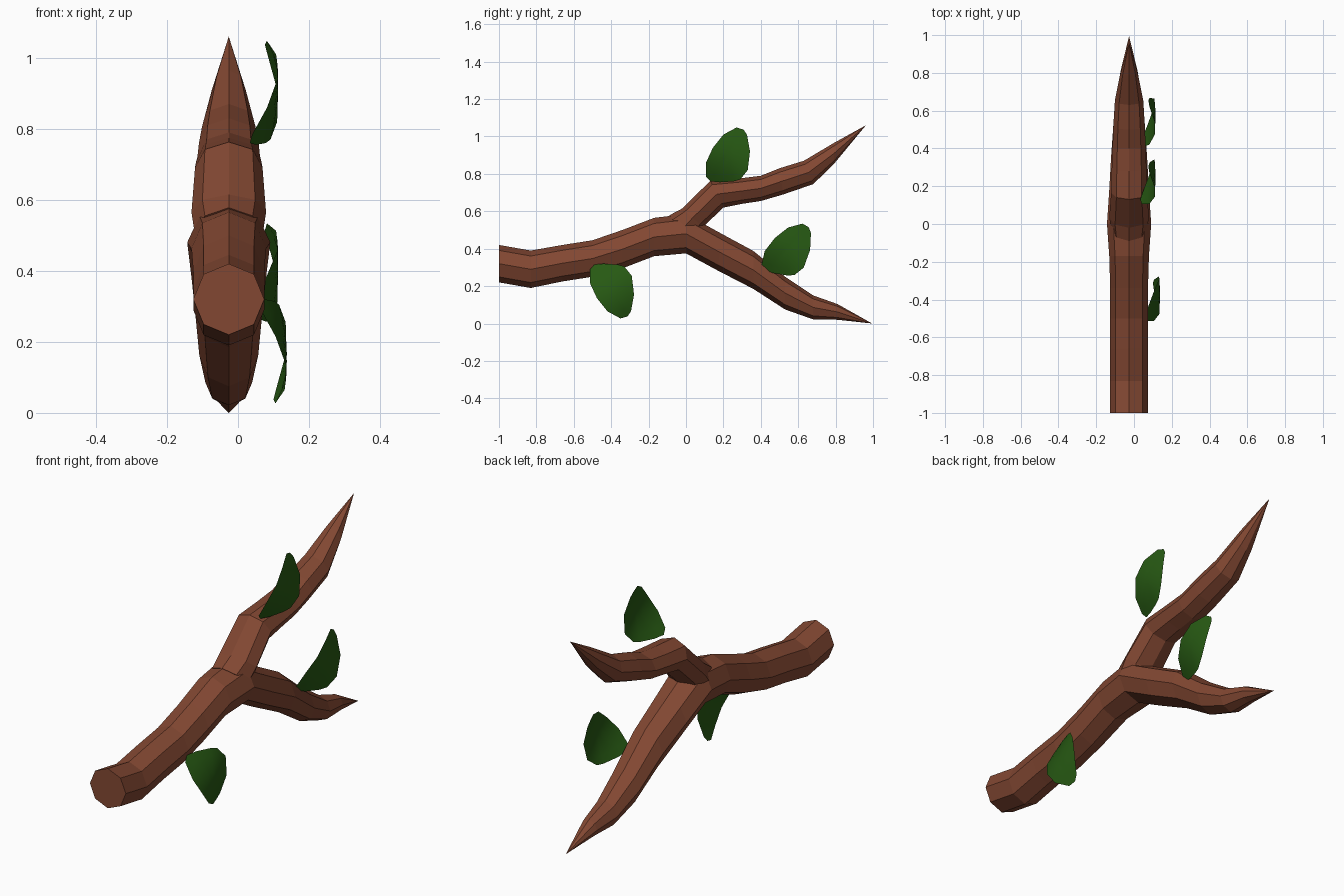
import bpy, bmesh, math
from mathutils import Vector, Matrix

if "Cube" in bpy.data.objects:
    bpy.data.objects.remove(bpy.data.objects["Cube"])


def material(name, rgb):
    m = bpy.data.materials.new(name)
    m.diffuse_color = (*rgb, 1)
    m.use_nodes = True
    m.node_tree.nodes["Principled BSDF"].inputs["Base Color"].default_value = m.diffuse_color
    return m


BARK = material("brown bark", (0.225, 0.064, 0.032))
LEAF = material("dark green leaf", (0.02, 0.1, 0.0065))
CX = -0.026  # centre plane of the wood


def finish(bm, name, mat, smooth=False):
    me = bpy.data.meshes.new(name)
    bm.to_mesh(me)
    bm.free()
    me.materials.append(mat)
    for p in me.polygons:
        p.use_smooth = smooth
    ob = bpy.data.objects.new(name, me)
    bpy.context.collection.objects.link(ob)
    return ob


def branch(name, rings, tip):
    """Eight-sided limb; each ring is (top y, top z, bottom y, bottom z, half width)."""
    bm = bmesh.new()
    loops = []
    for ty, tz, by, bz, hw in rings:
        top, bot = Vector((CX, ty, tz)), Vector((CX, by, bz))
        mid, up = (top + bot) / 2, (top - bot) / 2
        loops.append([bm.verts.new(mid + up * math.cos(a) + Vector((hw * math.sin(a), 0, 0)))
                      for a in (math.tau * i / 8 for i in range(8))])
    bm.faces.new(loops[0])
    for a, b in zip(loops, loops[1:]):
        for i in range(8):
            j = (i + 1) % 8
            bm.faces.new((a[i], a[j], b[j], b[i]))
    end = bm.verts.new((CX, *tip))
    for i in range(8):
        bm.faces.new((loops[-1][i], loops[-1][(i + 1) % 8], end))
    bmesh.ops.recalc_face_normals(bm, faces=bm.faces)
    return finish(bm, name, BARK)


# Main stem running on into the lower fork
branch("main_branch", [
    (-1.0, .42, -1.0, .22, .10), (-.83, .39, -.83, .19, .10),
    (-.66, .42, -.66, .225, .10), (-.5, .445, -.5, .25, .10),
    (-.34, .50, -.34, .295, .10), (-.17, .565, -.17, .36, .105),
    (.0, .585, .0, .375, .117), (.19, .48, .17, .283, .105),
    (.36, .388, .36, .185, .095), (.53, .25, .53, .075, .083),
    (.68, .15, .68, .022, .066), (.81, .104, .81, .02, .045)], (.995, .0))

# Upper fork, starting inside the stem
branch("upper_branch", [
    (-.09, .578, .04, .42, .095), (-.02, .615, .09, .515, .105),
    (.13, .763, .20, .62, .095), (.28, .775, .30, .64, .092),
    (.40, .79, .40, .655, .088), (.50, .83, .52, .69, .084),
    (.63, .87, .68, .745, .075), (.79, .965, .79, .852, .048)], (.962, 1.06))

# Leaf outline in (y, z) about its centre
OUTLINE = [(-.118, -.04), (-.118, -.115), (-.095, -.14), (-.045, -.145),
           (.03, -.14), (.065, -.13), (.105, -.08), (.117, .02), (.101, .11),
           (.082, .137), (.045, .148), (-.025, .11), (-.081, .04)]


def leaf(name, x, y, z, turn=0, flip=1):
    """Thin leaf arched along its length, base and tip curling inward."""
    bm = bmesh.new()

    def point(py, pz):
        u = .53 * py + .85 * pz
        v = Matrix.Rotation(turn, 2) @ Vector((py, pz * flip))
        return bm.verts.new((x + .11 * u - 2.1 * u * u, y + v.x, z + v.y))

    loops = [[point(a * s, b * s) for a, b in OUTLINE] for s in (1, .75, .5, .25)]
    n = len(OUTLINE)
    centre = point(0, 0)
    for i in range(n):
        j = (i + 1) % n
        for a, b in zip(loops, loops[1:]):
            bm.faces.new((a[i], a[j], b[j], b[i]))
        bm.faces.new((loops[-1][i], loops[-1][j], centre))
    bmesh.ops.recalc_face_normals(bm, faces=bm.faces)
    bm.normal_update()
    if sum(f.normal.x for f in bm.faces) < 0:
        bmesh.ops.reverse_faces(bm, faces=bm.faces)
    return finish(bm, name, LEAF, True)


leaf("upper_leaf", .112, .225, .90)
leaf("fork_leaf", .112, .545, .40, math.radians(-13))
leaf("stem_leaf", .136, -.395, .175, 0, -1)
